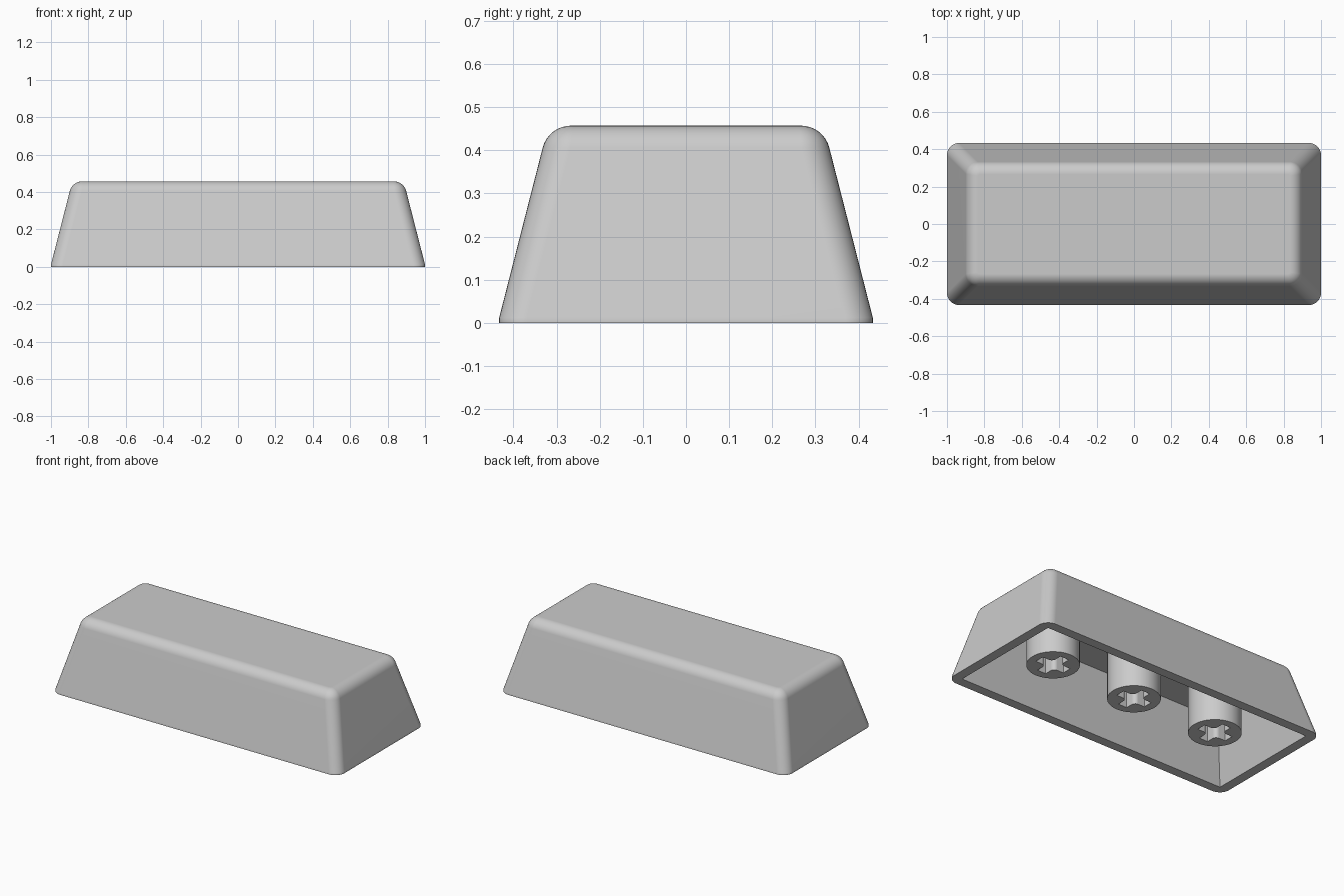
import bpy, bmesh
from math import sin, cos, pi, atan, radians
from mathutils import Matrix, Vector

cube = bpy.data.objects.get("Cube")
if cube:
    bpy.data.objects.remove(cube, do_unlink=True)

HALF_X, HALF_Y, HEIGHT = 1.0, 0.433, 0.457
LIP, SLOPE = 0.012, 0.256
CEILING, WALL = 0.36, 0.06
CORNER, FILLET = 0.065, 0.068

plastic = bpy.data.materials.new("grey_plastic")
plastic.use_nodes = True
GREY = (0.6, 0.6, 0.6, 1)
plastic.diffuse_color = GREY
bsdf = next(n for n in plastic.node_tree.nodes if n.type == 'BSDF_PRINCIPLED')
bsdf.inputs["Base Color"].default_value = GREY


def finish(bm, name):
    """Turn a bmesh into a smooth-shaded object."""
    bmesh.ops.recalc_face_normals(bm, faces=bm.faces[:])
    mesh = bpy.data.meshes.new(name)
    bm.to_mesh(mesh)
    bm.free()
    mesh.materials.append(plastic)
    obj = bpy.data.objects.new(name, mesh)
    bpy.context.collection.objects.link(obj)
    bpy.ops.object.select_all(action='DESELECT')
    obj.select_set(True)
    bpy.context.view_layer.objects.active = obj
    bpy.ops.object.shade_smooth_by_angle(angle=radians(30))
    weighted = obj.modifiers.new("even_shading", 'WEIGHTED_NORMAL')
    weighted.keep_sharp = True
    return obj


def ring(bm, points, z):
    return [bm.verts.new((x, y, z)) for x, y in points]


def bridge(bm, a, b):
    for i in range(len(a)):
        j = (i + 1) % len(a)
        bm.faces.new((a[i], a[j], b[j], b[i]))


def rounded_rect(inset, radius, steps=8):
    """Rectangle outline; zero radius gives coincident corner points."""
    points = []
    for k, (sx, sy) in enumerate(((1, 1), (-1, 1), (-1, -1), (1, -1))):
        cx = sx * (HALF_X - inset - radius)
        cy = sy * (HALF_Y - inset - radius)
        for i in range(steps + 1):
            a = (k + i / steps) * pi / 2
            points.append((cx + radius * cos(a), cy + radius * sin(a)))
    return points


# Hollow shell: cavity ceiling, cavity walls, rim, sloped sides, rounded top
profile = [(WALL + SLOPE * CEILING, CEILING, 0), (WALL, 0, 0),
           (0, 0, CORNER), (0, LIP, CORNER)]
tilt = atan(SLOPE)
top_inset = SLOPE * (HEIGHT - LIP)
centre = top_inset + FILLET * (1 - sin(tilt)) / cos(tilt)
start = centre - FILLET * cos(tilt)
STEPS = 8
for i in range(STEPS + 1):
    a = tilt + (pi / 2 - tilt) * i / STEPS
    inset = centre - FILLET * cos(a)
    profile.append((inset, HEIGHT - FILLET + FILLET * sin(a),
                    max(CORNER - (inset - start) * 0.85, 0.005)))
bm = bmesh.new()
rings = [ring(bm, rounded_rect(inset, r), z) for inset, z, r in profile]
for a, b in zip(rings, rings[1:]):
    bridge(bm, a, b)
bm.faces.new(rings[0])
bm.faces.new(rings[-1])
bmesh.ops.remove_doubles(bm, verts=bm.verts[:], dist=1e-5)
finish(bm, "keycap_shell")


def cross_outline(length=0.1, half=0.03, fillet=0.026, steps=5):
    """Plus-shaped outline with rounded inner corners."""
    arm = [Vector((length, -half)), Vector((length, half))]
    c = half + fillet
    for i in range(steps + 1):
        a = 1.5 * pi - i / steps * pi / 2
        arm.append(Vector((c + fillet * cos(a), c + fillet * sin(a))))
    return [Matrix.Rotation(k * pi / 2, 2) @ p for k in range(4) for p in arm]


def loop_edges(bm, verts):
    return [bm.edges.new((v, verts[(i + 1) % len(verts)])) for i, v in enumerate(verts)]


# Round mounting stems with cross-shaped sockets
STEM_RADIUS, STEM_BOTTOM, SOCKET_TOP, SIDES = 0.15, 0.055, 0.27, 48
circle = [(STEM_RADIUS * cos(2 * pi * i / SIDES), STEM_RADIUS * sin(2 * pi * i / SIDES))
          for i in range(SIDES)]
for name, x in (("right_stem", -0.59), ("middle_stem", 0), ("left_stem", 0.59)):
    bm = bmesh.new()
    outer, socket = ring(bm, circle, STEM_BOTTOM), ring(bm, cross_outline(), STEM_BOTTOM)
    edges = loop_edges(bm, outer) + loop_edges(bm, socket)
    bmesh.ops.triangle_fill(bm, use_beauty=True, edges=edges, normal=(0, 0, -1))
    outer_top = ring(bm, circle, CEILING + 0.01)
    socket_top = ring(bm, cross_outline(), SOCKET_TOP)
    bridge(bm, outer, outer_top)
    bridge(bm, socket, socket_top)
    bm.faces.new(outer_top)
    bm.faces.new(socket_top)
    finish(bm, name).location.x = x
